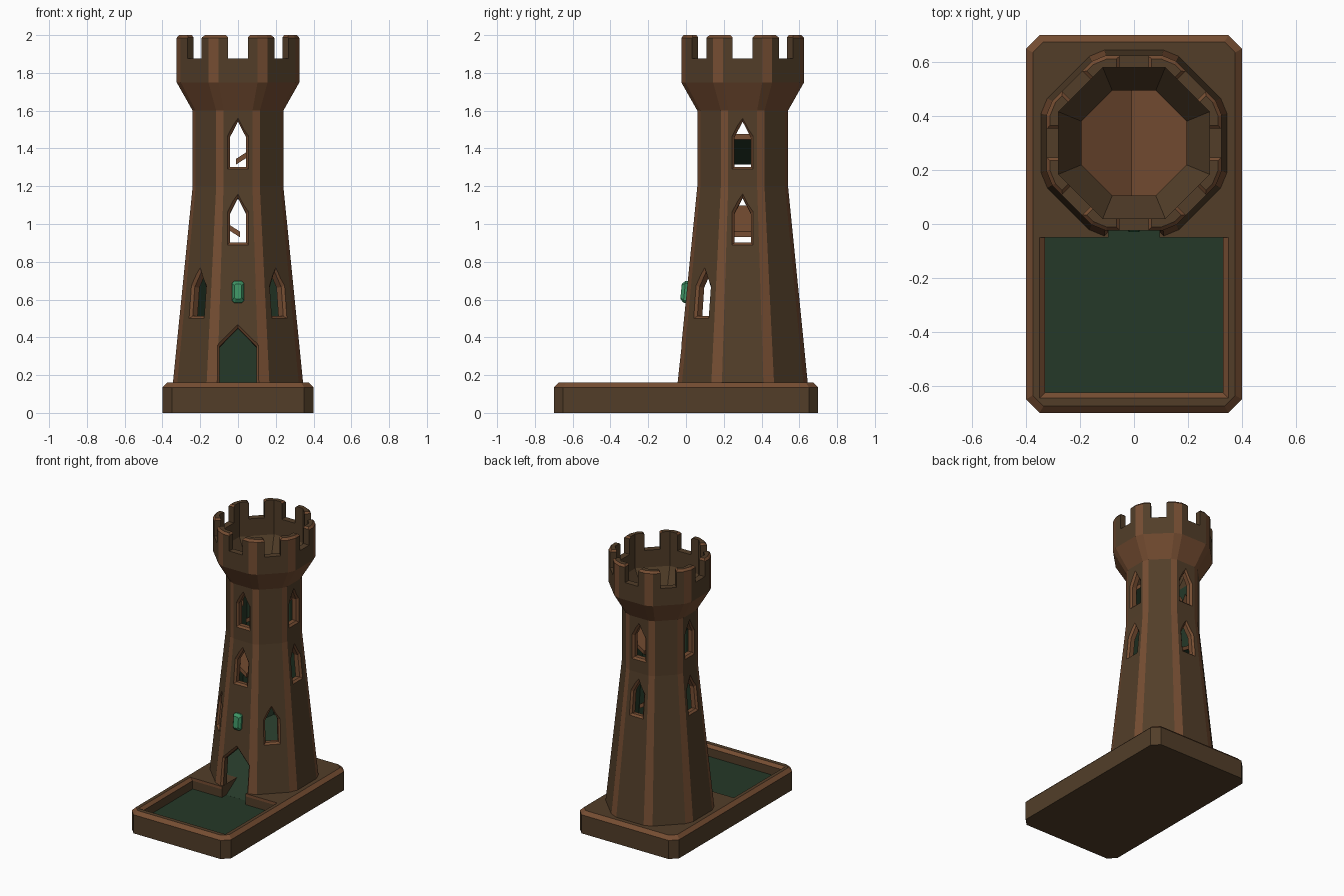
import bpy, bmesh
from math import sin, cos, tan, pi, atan2
from mathutils import Vector, Matrix

if "Cube" in bpy.data.objects:
    bpy.data.objects.remove(bpy.data.objects["Cube"], do_unlink=True)

# Palette shared by every part
DARK, LIGHT, GREEN, GEM = range(4)
COLOURS = [("dark wood", (0.085, 0.048, 0.022)), ("light wood", (0.18, 0.075, 0.032)),
           ("green felt", (0.018, 0.04, 0.021)), ("green gem", (0.05, 0.30, 0.13))]
palette = []
for name, rgb in COLOURS:
    m = bpy.data.materials.new(name)
    m.use_nodes = True
    m.diffuse_color = (*rgb, 1)
    m.node_tree.nodes["Principled BSDF"].inputs["Base Color"].default_value = (*rgb, 1)
    palette.append(m)

CENTRE = Vector((0, 0.3, 0))


def loft(name, rings, paint=lambda band, side: DARK, start=DARK, end=DARK):
    """Solid skinned through equal rings; paint picks the colour of each side face."""
    bm = bmesh.new()
    loops = [[bm.verts.new(p) for p in ring] for ring in rings]
    n = len(rings[0])
    for b, (lo, hi) in enumerate(zip(loops, loops[1:])):
        for s in range(n):
            t = (s + 1) % n
            bm.faces.new((lo[s], lo[t], hi[t], hi[s])).material_index = paint(b, s)
    bm.faces.new(loops[0][::-1]).material_index = start
    bm.faces.new(loops[-1]).material_index = end
    bmesh.ops.recalc_face_normals(bm, faces=bm.faces)
    mesh = bpy.data.meshes.new(name)
    bm.to_mesh(mesh)
    bm.free()
    for m in palette:
        mesh.materials.append(m)
    ob = bpy.data.objects.new(name, mesh)
    bpy.context.collection.objects.link(ob)
    return ob


def combine(target, tool, operation="DIFFERENCE", keep=False):
    mod = target.modifiers.new("cut", "BOOLEAN")
    mod.operation, mod.object, mod.solver = operation, tool, "EXACT"
    bpy.context.view_layer.objects.active = target
    bpy.ops.object.modifier_apply(modifier=mod.name)
    if not keep:
        bpy.data.objects.remove(tool, do_unlink=True)


def octagon(apothem, z, chamfer=0.0):
    """Octagon ring round the tower axis, with optional cut corners."""
    ring = []
    half = apothem * tan(pi / 8)
    for k in range(8):
        d = Vector((cos(k * pi / 4), sin(k * pi / 4), 0))
        t = Vector((-d.y, d.x, 0))
        for side in ((-1, 1) if chamfer else (1,)):
            ring.append(CENTRE + d * apothem + t * side * half * (1 - chamfer) + Vector((0, 0, z)))
    return ring


def cut_rectangle(x, y0, y1, corner, z):
    pts = [(x, y0 + corner), (x, y1 - corner), (x - corner, y1), (corner - x, y1),
           (-x, y1 - corner), (-x, y0 + corner), (corner - x, y0), (x - corner, y0)]
    return [(px, py, z) for px, py in pts]


def box_ring(x, y0, y1, z):
    return [(-x, y0, z), (x, y0, z), (x, y1, z), (-x, y1, z)]


# Base with bevelled rim
base = loft("base", [cut_rectangle(0.4, -0.7, 0.7, 0.05, 0),
                     cut_rectangle(0.4, -0.7, 0.7, 0.05, 0.135),
                     cut_rectangle(0.375, -0.675, 0.675, 0.04, 0.16)],
            lambda b, s: LIGHT if b == 1 else DARK)

# Sunken tray and the channel leading under the door
FLOOR = 0.08
combine(base, loft("tray_cutter", [box_ring(0.33, -0.625, -0.05, FLOOR),
                                   box_ring(0.33, -0.625, -0.05, 0.14),
                                   box_ring(0.35, -0.645, -0.05, 0.16),
                                   box_ring(0.35, -0.645, -0.05, 0.2)],
                   lambda b, s: LIGHT if b == 1 else DARK, start=GREEN))
combine(base, loft("channel_cutter", [box_ring(0.095, -0.1, 0.2, FLOOR),
                                      box_ring(0.095, -0.1, 0.2, 0.2)], start=GREEN))

# Tower shell: tapered shaft, flared head, hollow core
OUTER = [(0.345, 0.155), (0.24, 1.2), (0.24, 1.6), (0.325, 1.75), (0.325, 1.985), (0.312, 2.0)]
INNER = [(0.305, 0.02), (0.195, 1.2), (0.195, 1.6), (0.28, 1.75), (0.28, 2.1)]
tower = loft("tower", [octagon(a, z, 0.23) for a, z in OUTER],
             lambda b, s: LIGHT if b in (2, 4) or s % 2 else DARK)
core = loft("core_cutter", [octagon(a, z) for a, z in INNER],
            lambda b, s: GREEN if b < 2 else DARK)
combine(tower, core, keep=True)


def wall_frame(angle, z):
    """Matrix on the shaft wall: x along the wall, y outward, z up the slope."""
    (a0, z0), (a1, z1) = OUTER[:2] if z < 1.2 else OUTER[1:3]
    apothem = a0 + (a1 - a0) * (z - z0) / (z1 - z0)
    lean = atan2(a0 - a1, z1 - z0)
    return (Matrix.Translation(CENTRE + Vector((0, 0, z))) @ Matrix.Rotation(angle - pi / 2, 4, "Z")
            @ Matrix.Translation((0, apothem, 0)) @ Matrix.Rotation(lean, 4, "X"))


def cut_opening(angle, z, half, shoulder, peak, reveal=LIGHT):
    """Pointed opening with a light chamfered surround."""
    rings = []
    for depth, off in ((0.03, -0.03), (-0.013, 0.013), (-0.11, 0.013)):
        w = half - off
        pts = [(-w, off), (w, off), (w, shoulder - off * 0.5), (0, peak - off * 1.4),
               (-w, shoulder - off * 0.5)]
        rings.append([wall_frame(angle, z) @ Vector((x, depth, h)) for x, h in pts])
    combine(tower, loft("opening_cutter", rings, lambda b, s: reveal if b else LIGHT))


for k in range(4):
    for sill in (0.89, 1.29):
        cut_opening(k * pi / 2, sill, 0.056, 0.175, 0.27)
for angle in (-pi / 4, -3 * pi / 4):
    cut_opening(angle, 0.5, 0.056, 0.175, 0.27)
cut_opening(-pi / 2, 0.05, 0.11, 0.31, 0.42, reveal=DARK)

# Battlement gaps with small bevels at the top
for k in range(8):
    turn = Matrix.Translation(CENTRE) @ Matrix.Rotation(k * pi / 4, 4, "Z")
    rings = [[turn @ Vector((x, y, z)) for x, y in ((0.22, -w), (0.4, -w), (0.4, w), (0.22, w))]
             for w, z in ((0.053, 1.875), (0.053, 1.988), (0.066, 2.001), (0.066, 2.05))]
    combine(tower, loft("gap_cutter", rings, lambda b, s: LIGHT if b == 1 else DARK))


# Ramps inside the shaft, trimmed to the hollow core
def ramp(name, profile, axis, paint):
    def place(u, v, z):
        return (u, 0.3 + v, z) if axis == "X" else (v, u, z)
    ob = loft(name, [[place(u, v, z) for u, z in profile] for v in (-0.32, 0.32)])
    combine(ob, core, "INTERSECT", keep=True)
    for f in ob.data.polygons:
        f.material_index = paint(f.normal)


def wood_top(normal):
    return GREEN if normal.z < -0.5 else LIGHT


for name, side, z in (("upper_ramp", 1, 1.345), ("middle_ramp", -1, 0.96)):
    ramp(name, [(-0.01 * side, z), (0.27 * side, z + 0.18),
                (0.27 * side, z + 0.15), (-0.01 * side, z - 0.03)], "X", wood_top)
ramp("exit_ramp", [(-0.02, 0.067), (0.65, 0.5), (0.65, 0.04), (-0.02, 0.04)], "Y",
     lambda normal: GREEN)
bpy.data.objects.remove(core, do_unlink=True)

# Gem above the door
at = wall_frame(-pi / 2, 0.64)
gem_rings = []
for w, h, c, y in ((0.032, 0.058, 0.012, -0.02), (0.032, 0.058, 0.012, 0.012),
                   (0.019, 0.04, 0.008, 0.03)):
    pts = [(w, c - h), (w, h - c), (w - c, h), (c - w, h),
           (-w, h - c), (-w, c - h), (c - w, -h), (w - c, -h)]
    gem_rings.append([at @ Vector((x, y, z)) for x, z in pts])
loft("gem", gem_rings, lambda b, s: GEM, GEM, GEM)
